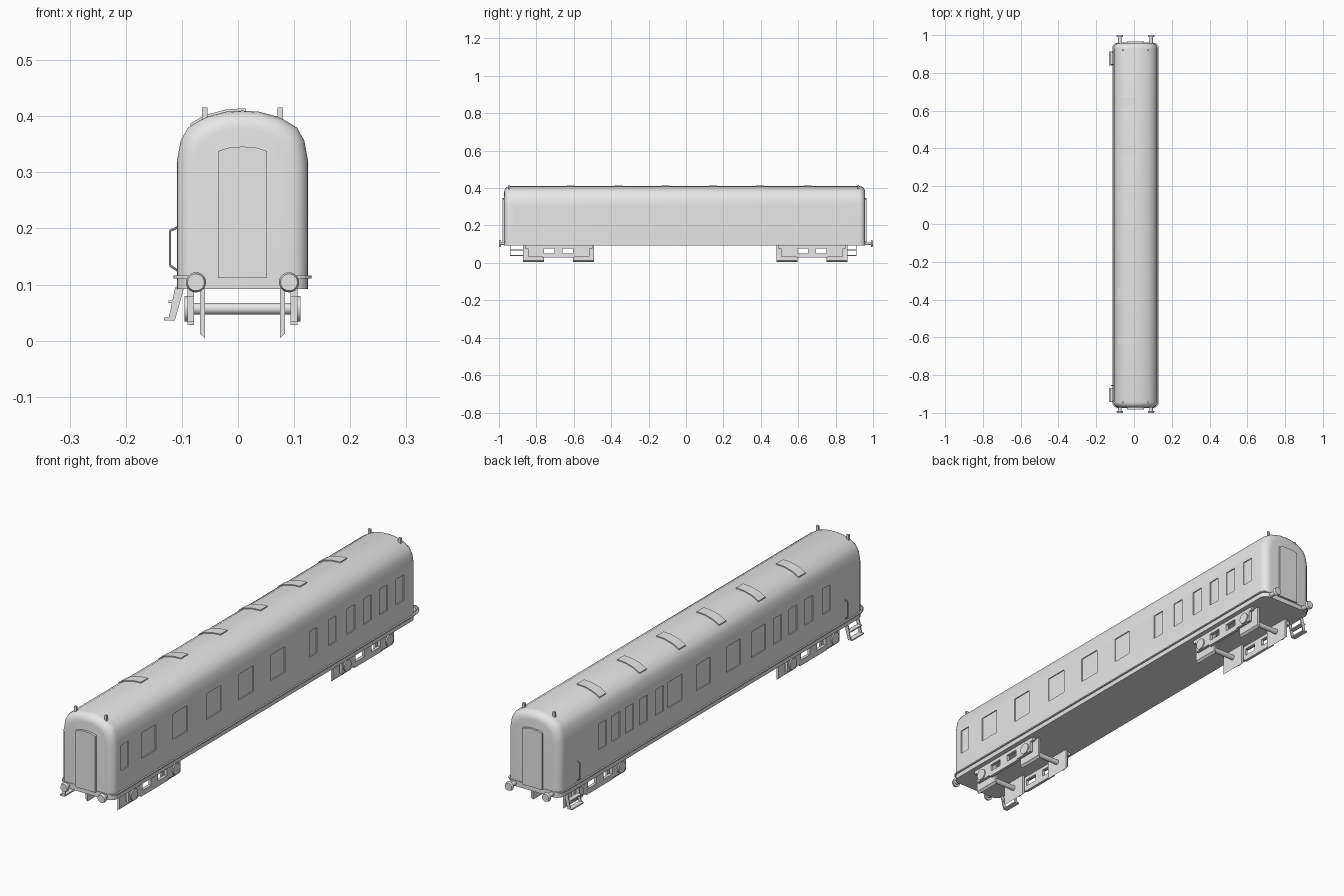
import bpy, bmesh, math
from mathutils import Vector, Matrix

if "Cube" in bpy.data.objects:
    bpy.data.objects.remove(bpy.data.objects["Cube"])

grey = bpy.data.materials.new("plain_grey")
grey.diffuse_color = (0.8, 0.8, 0.8, 1)
grey.use_nodes = True
grey.node_tree.nodes["Principled BSDF"].inputs["Base Color"].default_value = grey.diffuse_color
CX = 0.008                      # body centre line
Y0, Y1 = -0.972, 0.958          # body ends
BASE = 0.092


def finish(name, bm, smooth=False):
    bmesh.ops.recalc_face_normals(bm, faces=bm.faces)
    me = bpy.data.meshes.new(name)
    bm.to_mesh(me)
    bm.free()
    me.materials.append(grey)
    ob = bpy.data.objects.new(name, me)
    bpy.context.collection.objects.link(ob)
    if smooth:
        bpy.ops.object.select_all(action='DESELECT')
        ob.select_set(True)
        bpy.context.view_layer.objects.active = ob
        bpy.ops.object.shade_smooth_by_angle(angle=math.radians(35))
    return ob


def add_box(bm, x0, x1, y0, y1, z0, z1):
    m = Matrix.Translation(((x0 + x1) / 2, (y0 + y1) / 2, (z0 + z1) / 2))
    bmesh.ops.create_cube(bm, size=1, matrix=m @ Matrix.Diagonal((x1 - x0, y1 - y0, z1 - z0, 1)))


def add_prism(bm, pts, y0, y1):
    """Extrude an (x, z) outline along y."""
    rings = [[bm.verts.new((x, y, z)) for x, z in pts] for y in (y0, y1)]
    add_skin(bm, rings)


def add_skin(bm, rings):
    n = len(rings[0])
    for a, b in zip(rings, rings[1:]):
        for i in range(n):
            bm.faces.new((a[i], a[(i + 1) % n], b[(i + 1) % n], b[i]))
    bm.faces.new(rings[0])
    bm.faces.new(rings[-1][::-1])


def add_rod(bm, a, b, r1, r2=None, seg=16):
    a, b = Vector(a), Vector(b)
    d = b - a
    m = Matrix.Translation((a + b) / 2) @ d.to_track_quat('Z', 'Y').to_matrix().to_4x4()
    bmesh.ops.create_cone(bm, cap_ends=True, segments=seg, radius1=r1,
                          radius2=r1 if r2 is None else r2, depth=d.length, matrix=m)


# Body: arched section lofted lengthways with rounded ends
ROOF = [(0.117, 0.32), (0.110, 0.357), (0.097, 0.38), (0.067, 0.398), (0.03, 0.408)]
half = [(0.117, BASE)] + ROOF
section = half + [(0, 0.41)] + [(-x, z) for x, z in reversed(half)]


def end_stations(r, y0, y1, steps=5):
    st = [(y0 + r * (1 - math.cos(t)), r * (1 - math.sin(t)))
          for t in (math.pi / 2 * i / steps for i in range(steps + 1))]
    return st + [(y0 + y1 - y, d) for y, d in reversed(st)]


bm = bmesh.new()
rings = []
for y, d in end_stations(0.03, Y0, Y1):
    kx, kz = (0.117 - d) / 0.117, (0.318 - d) / 0.318
    rings.append([bm.verts.new((CX + x * kx, y, BASE + (z - BASE) * kz)) for x, z in section])
add_skin(bm, rings)
body = finish("coach_body", bm)

# Recessed side windows: (low y, high y)
right = [(-0.92, -0.875), (-0.79, -0.70), (-0.59, -0.50), (-0.38, -0.285), (-0.175, -0.08), (0.03, 0.12)]
right += [(e - 0.05, e) for e in (0.324, 0.445, 0.565, 0.67, 0.77, 0.875)]
left = [(e, e + 0.05) for e in (0.66, 0.575, 0.49, 0.40, 0.30, -0.45, -0.55, -0.65, -0.76)]
left += [(e, e + 0.09) for e in (0.18, 0.0, -0.19, -0.35)]
bm = bmesh.new()
for wins, x in ((right, CX + 0.117), (left, CX - 0.117)):
    for a, b in wins:
        add_box(bm, x - 0.004, x + 0.004, a, b, 0.195, 0.298)
cutter = finish("window_cutter", bm)
cutter.hide_render = True
mod = body.modifiers.new("windows", 'BOOLEAN')
mod.operation, mod.solver, mod.object = 'DIFFERENCE', 'EXACT', cutter
bpy.ops.object.select_all(action='DESELECT')
body.select_set(True)
bpy.context.view_layer.objects.active = body
bpy.ops.object.modifier_apply(modifier=mod.name)
bpy.data.objects.remove(cutter)
bpy.ops.object.shade_smooth_by_angle(angle=math.radians(35))

# Ledge running round the lower body
bm = bmesh.new()
rings = []
for z in (0.111, 0.116):
    st = end_stations(0.03, Y0 - 0.002, Y1 + 0.002)
    rings.append([bm.verts.new((CX + 0.123 - d, y, z)) for y, d in st] +
                 [bm.verts.new((CX - 0.123 + d, y, z)) for y, d in reversed(st)])
add_skin(bm, rings)
finish("lower_ledge", bm)

# Arched end doors
arch = [(-0.044, 0.112), (0.044, 0.112), (0.044, 0.338), (0.025, 0.344),
        (0, 0.346), (-0.025, 0.344), (-0.044, 0.338)]
bm = bmesh.new()
for y0, y1 in ((Y0 - 0.01, Y0 + 0.005), (Y1 - 0.005, Y1 + 0.008)):
    add_prism(bm, [(CX + x, z) for x, z in arch], y0, y1)
finish("end_doors", bm)

# Curved roof vents, left of the centre line
bm = bmesh.new()
top = [(-0.093, 0.383), (-0.067, 0.398), (-0.03, 0.408), (0.0, 0.41), (0.006, 0.41)]
outline = [(CX + x, z + 0.004) for x, z in top] + [(CX + x, z - 0.004) for x, z in reversed(top)]
for y in (-0.615, -0.36, -0.11, 0.145, 0.395, 0.65):
    add_prism(bm, outline, y - 0.022, y + 0.022)
finish("roof_vents", bm)

# Lamp brackets on the roof corners
bm = bmesh.new()
for y in (-0.945, 0.921):
    for s in (-1, 1):
        x = CX + s * 0.0675
        add_box(bm, x - 0.005, x + 0.005, y - 0.004, y + 0.004, 0.385, 0.416)
finish("lamp_brackets", bm)

# Buffers
bm = bmesh.new()
for end, wall in ((-1, Y0), (1, Y1)):
    for s in (-1, 1):
        x = CX + s * 0.083
        add_rod(bm, (x, wall - end * 0.03, 0.104), (x, end * 0.995, 0.104), 0.009)
        add_rod(bm, (x, end * 0.99, 0.104), (x, end, 0.104), 0.018, 0.015, 20)
finish("buffers", bm, True)

# Steps and handrails on the left side
bm = bmesh.new()
for yc in (-0.905, 0.875):
    for s in (-1, 1):
        y = yc + s * 0.035
        add_prism(bm, [(-0.112, 0.095), (-0.096, 0.095), (-0.112, 0.038), (-0.124, 0.038)], y - 0.002, y + 0.002)
    add_box(bm, -0.132, -0.112, yc - 0.037, yc + 0.037, 0.036, 0.041)
    add_box(bm, -0.124, -0.106, yc - 0.037, yc + 0.037, 0.067, 0.072)
finish("steps", bm)
bm = bmesh.new()
for y in (-0.855, 0.845):
    path = [(-0.106, y, 0.203), (-0.121, y, 0.196), (-0.121, y, 0.134), (-0.106, y, 0.124)]
    for a, b in zip(path, path[1:]):
        add_rod(bm, a, b, 0.002, seg=8)
finish("handrails", bm, True)

# Bogies: pierced side frames, axle boxes, wheel plates and axles
AX = 0.134                      # half wheelbase
frames, boxes, wheels, axles = (bmesh.new() for _ in range(4))
for yc in (-0.681, 0.674):
    for s in (-1, 1):
        xs = sorted((CX + s * 0.086, CX + s * 0.098))
        add_box(frames, *xs, yc - 0.18, yc + 0.18, 0.078, 0.096)
        add_box(frames, *xs, yc - 0.085, yc + 0.085, 0.028, 0.05)
        add_box(frames, *xs, yc - 0.022, yc + 0.022, 0.045, 0.085)
        for e in (-1, 1):
            ya = yc + e * AX
            add_box(frames, *xs, *sorted((yc + e * 0.078, yc + e * 0.165)), 0.034, 0.082)
            add_rod(boxes, (CX + s * 0.09, ya, 0.057), (CX + s * 0.103, ya, 0.057), 0.023)
            # wheel plate with a sloping lower edge
            a, b = CX + s * 0.067, CX + s * 0.076
            add_prism(wheels, [(a, 0.005), (b, 0.013), (b, 0.1), (a, 0.1)], ya - 0.056, ya + 0.056)
    for e in (-1, 1):
        ya = yc + e * AX
        add_rod(axles, (CX - 0.088, ya, 0.057), (CX + 0.088, ya, 0.057), 0.0105)
finish("bogie_frames", frames)
finish("axle_boxes", boxes, True)
finish("wheel_plates", wheels)
finish("axles", axles, True)
